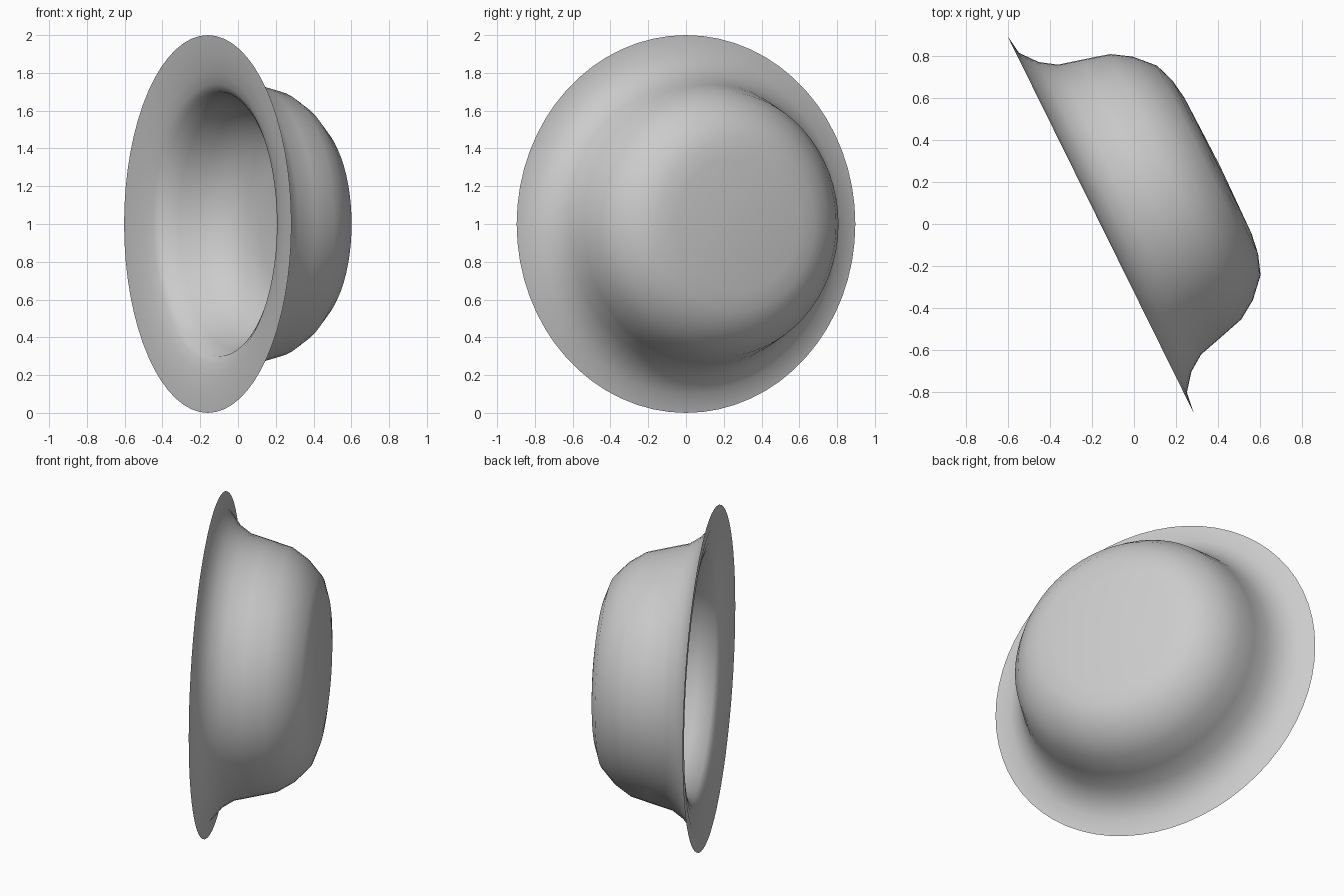
import bpy, bmesh
from math import radians, cos, sin, pi
from mathutils import Matrix, Vector

cube = bpy.data.objects.get("Cube")
if cube:
    bpy.data.objects.remove(cube, do_unlink=True)

SEGMENTS = 64
TILT = radians(26.3)

# One plain grey for the whole bowl
grey = bpy.data.materials.new("plain grey")
grey.use_nodes = True
colour = (0.6, 0.6, 0.6, 1)
grey.diffuse_color = colour
grey.node_tree.nodes["Principled BSDF"].inputs["Base Color"].default_value = colour

# Cross-section as (radius, depth): outer base, side, flared rim, then the inside
outside = [(0, 0.632), (0.36, 0.624), (0.46, 0.609), (0.555, 0.575), (0.645, 0.49),
           (0.703, 0.4), (0.738, 0.27), (0.768, 0.155), (0.82, 0.078), (0.9, 0.014)]
rim = [(1, 0)]
inside = [(0.9, 0.006), (0.8, 0.025), (0.74, 0.043), (0.7, 0.068), (0.665, 0.16),
          (0.63, 0.27), (0.575, 0.37), (0.48, 0.445), (0.36, 0.482), (0, 0.495)]


def lathe(name, profile):
    """Turn a cross-section around the local z axis."""
    bm = bmesh.new()
    rings = []
    for r, depth in profile:
        if r == 0:
            rings.append([bm.verts.new((0, 0, depth))] * SEGMENTS)
        else:
            angles = [2 * pi * i / SEGMENTS for i in range(SEGMENTS)]
            rings.append([bm.verts.new((r * cos(a), r * sin(a), depth)) for a in angles])
    for a, b in zip(rings, rings[1:]):
        for i in range(SEGMENTS):
            j = (i + 1) % SEGMENTS
            corners = list(dict.fromkeys((a[i], a[j], b[j], b[i])))
            bm.faces.new(corners)
    bmesh.ops.recalc_face_normals(bm, faces=bm.faces)
    mesh = bpy.data.meshes.new(name)
    bm.to_mesh(mesh)
    bm.free()
    mesh.materials.append(grey)
    obj = bpy.data.objects.new(name, mesh)
    bpy.context.collection.objects.link(obj)
    return obj


bowl = lathe("flared_bowl", outside + rim + inside)

# Stand the bowl on its edge, with its base turned to the left and back
up = Vector((0, 0, 1))
base_way = Vector((cos(TILT), sin(TILT), 0))
side = base_way.cross(up)
turn = Matrix((up, side, base_way)).transposed()
bowl.matrix_world = Matrix.Translation((-0.16, 0, 1)) @ turn.to_4x4()

bpy.ops.object.select_all(action="DESELECT")
bowl.select_set(True)
bpy.context.view_layer.objects.active = bowl
bpy.ops.object.shade_smooth_by_angle(angle=radians(60))
